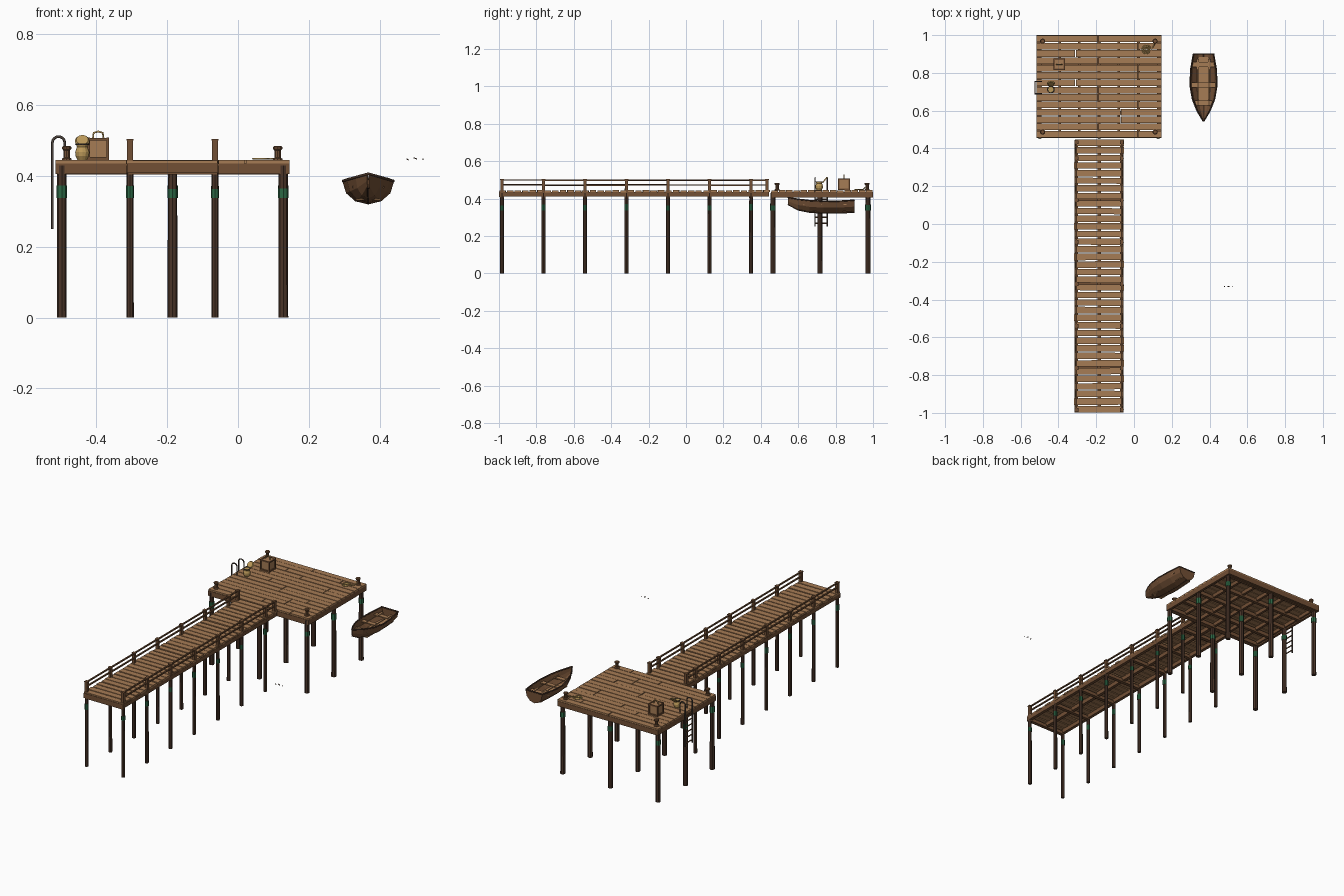
import bpy, bmesh, math, random
from mathutils import Matrix, Vector, Euler

random.seed(4)
cube = bpy.data.objects.get("Cube")
if cube:
    bpy.data.objects.remove(cube, do_unlink=True)


def material(name, r, g, b):
    m = bpy.data.materials.new(name)
    m.use_nodes = True
    m.diffuse_color = (r, g, b, 1)
    m.node_tree.nodes["Principled BSDF"].inputs["Base Color"].default_value = (r, g, b, 1)
    return m


PLANK = material("plank wood", .38, .20, .09)
BEAM = material("beam wood", .17, .08, .036)
WET = material("wet wood", .07, .036, .022)
ALGAE = material("algae", .025, .14, .06)
STRAW = material("straw", .50, .32, .10)
IRON = material("iron", .08, .06, .05)


class Part:
    """Collects primitives into one mesh object."""

    def __init__(self, name, mat):
        self.name, self.mat, self.bm = name, mat, bmesh.new()

    def box(self, center, size, rot=(0, 0, 0)):
        m = Matrix.Translation(center) @ Euler(rot).to_matrix().to_4x4() @ Matrix.Diagonal((*size, 1))
        bmesh.ops.create_cube(self.bm, size=1, matrix=m)

    def rod(self, a, b, r1, r2=None, sides=8):
        a, b = Vector(a), Vector(b)
        d = b - a
        m = Matrix.Translation((a + b) / 2) @ d.to_track_quat('Z', 'Y').to_matrix().to_4x4()
        bmesh.ops.create_cone(self.bm, cap_ends=True, segments=sides, radius1=r1,
                              radius2=r1 if r2 is None else r2, depth=d.length, matrix=m)

    def lathe(self, x, y, profile, sides=12):
        for (r1, z1), (r2, z2) in zip(profile, profile[1:]):
            self.rod((x, y, z1), (x, y, z2), r1, r2, sides)

    def finish(self):
        me = bpy.data.meshes.new(self.name)
        self.bm.to_mesh(me)
        self.bm.free()
        me.materials.append(self.mat)
        ob = bpy.data.objects.new(self.name, me)
        bpy.context.collection.objects.link(ob)
        return ob


def tube(name, pts, radius, mat, cyclic=False):
    cu = bpy.data.curves.new(name, 'CURVE')
    cu.dimensions = '3D'
    cu.bevel_depth, cu.bevel_resolution = radius, 1
    cu.use_fill_caps = True
    sp = cu.splines.new('POLY')
    sp.points.add(len(pts) - 1)
    for p, co in zip(sp.points, pts):
        p.co = (*co, 1)
    sp.use_cyclic_u = cyclic
    cu.materials.append(mat)
    ob = bpy.data.objects.new(name, cu)
    bpy.context.collection.objects.link(ob)


def jitter(a):
    return random.uniform(-a, a)


DECK = .445
WALK_X, PLAT_X, PLAT_Y = -.185, -.185, .7275
WALK_SIDES = (-.305, -.065)
walk_pile_y = [-.984 + .222 * i for i in range(7)]

# Walkway planks
planks = Part("walkway_planks", PLANK)
for i in range(36):
    planks.box((WALK_X + jitter(.003), -.98 + i * .0403, DECK - .005 + jitter(.001)),
               (.258, .0335 + jitter(.002), .010), (0, 0, jitter(.006)))
planks.finish()

# Platform planks with staggered joints
planks = Part("platform_planks", PLANK)
for i in range(14):
    y = .475 + i * .0389
    joint = random.choice((-.31, -.19, -.07, .02))
    for x0, x1 in ((-.515, joint - .002), (joint + .002, .145)):
        planks.box(((x0 + x1) / 2, y, DECK - .005 + jitter(.001)), (x1 - x0, .035, .010))
planks.finish()

# Stringers and cross beams
frame = Part("deck_frame", BEAM)
for x in (*WALK_SIDES, WALK_X):
    frame.box((x, -.275, .424), (.018, 1.44, .024))
for y in walk_pile_y:
    frame.box((WALK_X, y, .414), (.25, .02, .02))
frame.box((WALK_X, -.993, .423), (.258, .012, .028))
for x in (-.508, .138):
    frame.box((x, PLAT_Y, .421), (.014, .545, .030))
for y in (.462, .993):
    frame.box((PLAT_X, y, .421), (.66, .014, .030))
for i in range(7):
    frame.box((-.498 + i * .1043, PLAT_Y, .425), (.014, .53, .022))
for y in (.475, .59, .716, .845, .973):
    frame.box((PLAT_X, y, .416), (.64, .018, .022))
frame.finish()

# Pilings with algae bands
piles = Part("pilings", WET)
bands = Part("algae_bands", ALGAE)
spots = [(x, y, .0105) for x in WALK_SIDES for y in walk_pile_y]
spots += [(x, y, .014) for x in (-.498, PLAT_X, .128) for y in (.465, .716, .973)]
for x, y, r in spots:
    piles.rod((x, y, 0), (x, y, .43), r, r * .93)
    bands.rod((x, y, .338), (x, y, .368 + jitter(.006)), r * 1.06)
piles.finish()
bands.finish()

# Railings on both sides of the walkway
rail = Part("railings", BEAM)
post_y = walk_pile_y + [.433]
for x in WALK_SIDES:
    for y in post_y:
        rail.box((x, y, .458), (.016, .016, .092))
        rail.box((x, y, .5025), (.020, .020, .005))
    for a, b in zip(post_y, post_y[1:]):
        for z, h in ((.499, .007), (.473, .007)):
            rail.box((x, (a + b) / 2, z + jitter(.001)), (.008, b - a, h))
rail.finish()

# Corner bollards
bollards = Part("bollards", BEAM)
for x in (-.484, .112):
    for y in (.487, .968):
        bollards.lathe(x, y, [(.014, .444), (.014, .449), (.0095, .452), (.0095, .472),
                              (.014, .477), (.014, .482), (.010, .485)], 10)
bollards.finish()

# Ladder with hooped handrails
ladder_y = (.69, .755)
for side, y in zip(("front", "back"), ladder_y):
    hoop = [(-.507 - .0175 * math.cos(math.pi * k / 8), y, .494 + .0175 * math.sin(math.pi * k / 8))
            for k in range(9)]
    tube("ladder_rail_" + side, [(-.5245, y, .25)] + hoop + [(-.4895, y, DECK - .005)], .0038, IRON)
rungs = Part("ladder_rungs", BEAM)
for i in range(6):
    z = .268 + i * .032
    rungs.rod((-.5245, ladder_y[0], z), (-.5245, ladder_y[1], z), .0036, sides=6)
rungs.finish()

# Crate with corner frame and rope handle
cx, cy, cz, s = -.395, .845, .477, .058
crate = Part("crate", PLANK)
crate.box((cx, cy, cz), (s - .006, s - .006, s))
crate.finish()
trim = Part("crate_frame", BEAM)
for a in (-1, 1):
    for b in (-1, 1):
        u, v, t = a * (s / 2 - .002), b * (s / 2 - .002), .008
        trim.box((cx + u, cy + v, cz), (t, t, s + .006))
        trim.box((cx + u, cy, cz + v), (t, s, t))
        trim.box((cx, cy + u, cz + v), (s, t, t))
trim.finish()
tube("crate_handle", [(cx - .015, cy, .505), (cx - .013, cy, .522), (cx, cy, .526),
                      (cx + .013, cy, .522), (cx + .015, cy, .505)], .003, STRAW)

# Woven basket with its lid tipped open
basket = Part("basket", STRAW)
basket.lathe(-.44, .712, [(.013, .445), (.019, .456), (.020, .468), (.015, .482), (.018, .490)])
lid_dir = Vector((0, -.75, .6)).normalized()
lid_at = Vector((-.44, .745, .499))
basket.rod(lid_at, lid_at + lid_dir * .006, .021, .017, 14)
basket.finish()
tube("basket_rim", [(-.44 + .018 * math.cos(k * math.pi / 6), .712 + .018 * math.sin(k * math.pi / 6), .490)
                    for k in range(12)], .0025, IRON, True)

# Rope coil with its tail on a bollard
coil = [(.065 + (.026 - .0006 * k) * math.cos(k * .5), .922 + (.026 - .0006 * k) * math.sin(k * .5), .449)
        for k in range(36, -1, -1)]
tube("rope_coil", coil + [(.105, .945, .449), (.112, .957, .46)], .0028, STRAW)

# Rowing boat hull, lofted from bow to stern
BX = .368
stations = [  # y, half width, sheer height, keel height
    (.545, .002, .406, .368), (.60, .034, .397, .339), (.66, .058, .390, .327),
    (.735, .071, .386, .322), (.82, .067, .387, .322), (.90, .054, .392, .327)]
hull = Part("boat_hull", BEAM)
rows = []
for y, w, top, keel in stations:
    half = [(1, 1), (.86, .48), (.5, .13)]
    ring = [(-a, b) for a, b in half] + [(0, 0)] + half[::-1]
    rows.append([hull.bm.verts.new((BX + a * w, y, keel + b * (top - keel))) for a, b in ring])
for r, q in zip(rows, rows[1:]):
    for i in range(6):
        hull.bm.faces.new((r[i], r[i + 1], q[i + 1], q[i]))
hull.bm.faces.new(rows[-1])
bmesh.ops.recalc_face_normals(hull.bm, faces=hull.bm.faces)
shell = hull.finish().modifiers.new("thickness", 'SOLIDIFY')
shell.thickness, shell.offset = .004, 0

# Boat gunwale, keel, seats, floor and oars
edge = [(BX - w, y, t) for y, w, t, k in stations]
edge += [(BX + w, y, t) for y, w, t, k in stations[::-1]]
tube("boat_gunwale", edge, .004, WET, True)
tube("boat_keel", [(BX, y, k) for y, w, t, k in stations], .003, WET)
fit = Part("boat_seats", PLANK)
for y, w in ((.64, .044), (.735, .066), (.845, .060)):
    fit.box((BX, y, .369), (2 * w, .026, .006))
fit.box((BX, .76, .334), (.07, .25, .004))
fit.finish()
oars = Part("boat_oars", PLANK)
for sx in (-1, 1):
    x = BX + sx * .03
    oars.rod((x, .625, .376), (x, .87, .376), .003, sides=6)
    oars.box((x, .845, .376), (.014, .055, .004))
oars.finish()

# Small drifting scraps
scraps = Part("drifting_scraps", WET)
for x, z, w in ((.479, .447, .006), (.501, .450, .010), (.523, .448, .004)):
    scraps.box((x, -.33, z), (w, .005, .003), (0, .4, 0))
scraps.finish()
